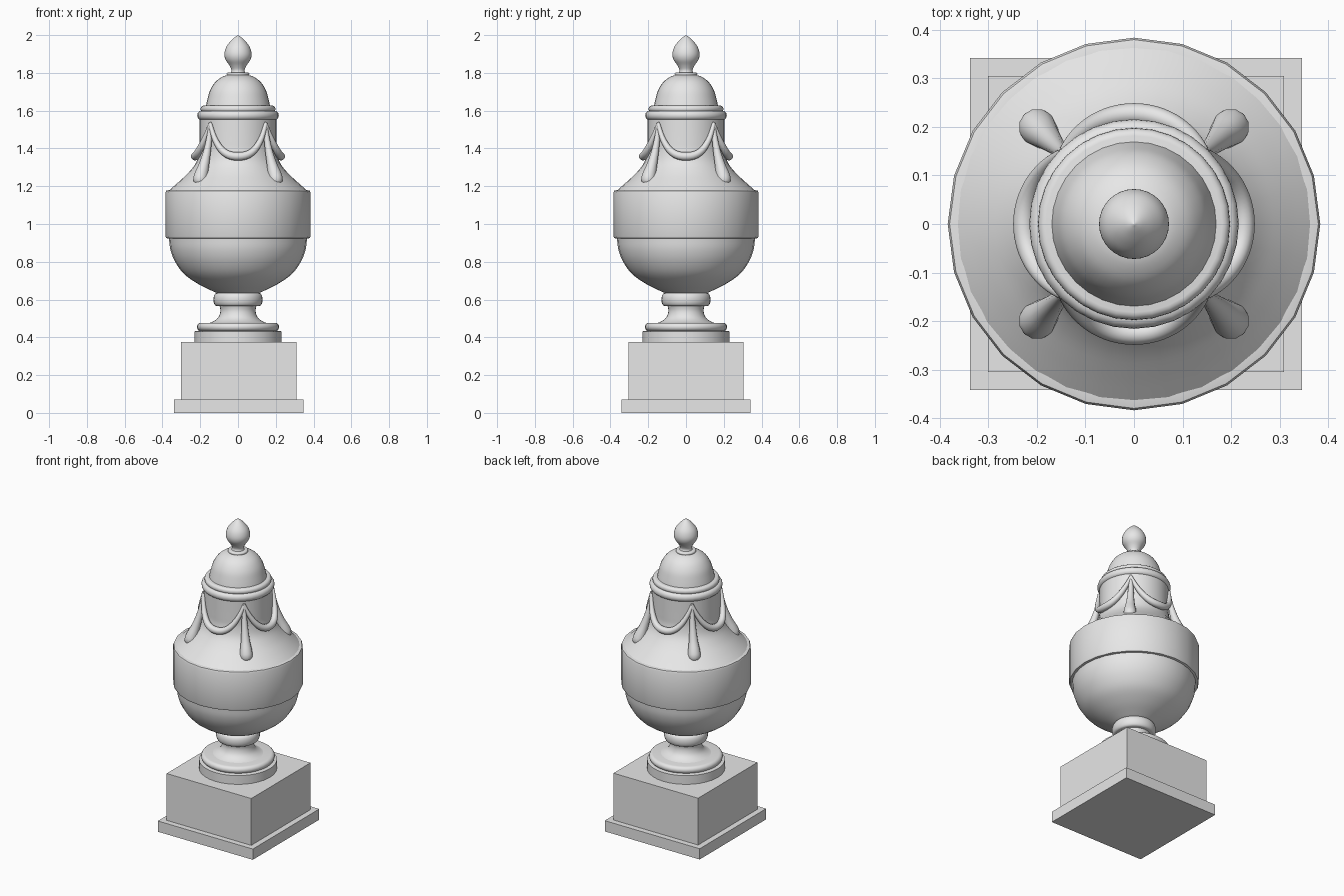
import bpy, bmesh, math
from mathutils import Vector

if "Cube" in bpy.data.objects:
    bpy.data.objects.remove(bpy.data.objects["Cube"], do_unlink=True)

stone = bpy.data.materials.new("grey_stone")
stone.use_nodes = True
stone.diffuse_color = (0.8, 0.8, 0.8, 1)
stone.node_tree.nodes["Principled BSDF"].inputs["Base Color"].default_value = (0.8, 0.8, 0.8, 1)


def finish(name, bm, smooth=True):
    bmesh.ops.recalc_face_normals(bm, faces=bm.faces)
    mesh = bpy.data.meshes.new(name)
    bm.to_mesh(mesh)
    bm.free()
    mesh.materials.append(stone)
    if smooth:
        mesh.polygons.foreach_set("use_smooth", [True] * len(mesh.polygons))
        mesh.set_sharp_from_angle(angle=math.radians(38))
    obj = bpy.data.objects.new(name, mesh)
    bpy.context.collection.objects.link(obj)
    return obj


def loft(name, rings):
    """Skin a list of rings and cap both ends."""
    bm = bmesh.new()
    loops = [[bm.verts.new(p) for p in ring] for ring in rings]
    n = len(loops[0])
    for a, b in zip(loops, loops[1:]):
        for i in range(n):
            j = (i + 1) % n
            bm.faces.new((a[i], a[j], b[j], b[i]))
    bm.faces.new(loops[0])
    bm.faces.new(loops[-1])
    bmesh.ops.remove_doubles(bm, verts=bm.verts, dist=0.00005)
    return finish(name, bm)


def spline(points, steps):
    """Catmull-Rom curve through points of any dimension."""
    pts = [Vector(p) for p in points]
    pts = [2 * pts[0] - pts[1]] + pts + [2 * pts[-1] - pts[-2]]
    out = []
    for a, b, c, d in zip(pts, pts[1:], pts[2:], pts[3:]):
        for k in range(steps):
            t = k / steps
            out.append(0.5 * (2 * b + (c - a) * t + (2 * a - 5 * b + 4 * c - d) * t**2
                              + (3 * b - a - 3 * c + d) * t**3))
    return out + [pts[-2]]


def lathe(name, profile, sides=32, steps=1):
    prof = spline(profile, steps) if steps > 1 else profile
    angles = [2 * math.pi * i / sides for i in range(sides)]
    return loft(name, [[(max(r, 0.0002) * math.cos(a), max(r, 0.0002) * math.sin(a), z)
                        for a in angles] for r, z in prof])


def moulding(name, r, z, half, depth):
    """Solid disc with a half-round edge."""
    arc = [math.pi * (k / 8 - 0.5) for k in range(9)]
    lathe(name, [(r - depth + depth * math.cos(a), z + half * math.sin(a)) for a in arc])


def tube(name, path, radii, sides=12):
    """Round tube with a varying radius and rounded ends."""
    rings = []
    for i, (p, r) in enumerate(zip(path, radii)):
        t = (path[min(i + 1, len(path) - 1)] - path[max(i - 1, 0)]).normalized()
        out = Vector((p.x, p.y, 0)).normalized()
        side = t.cross(out).normalized()
        up = side.cross(t)
        rings.append([p + r * (math.cos(a) * side + math.sin(a) * up)
                      for a in (2 * math.pi * k / sides for k in range(sides))])
    return loft(name, rings)


def block(name, half, z0, z1):
    bm = bmesh.new()
    bmesh.ops.create_cube(bm, size=1)
    for v in bm.verts:
        v.co = (v.co.x * 2 * half + 0.004, v.co.y * 2 * half, z0 + (v.co.z + 0.5) * (z1 - z0))
    finish(name, bm, smooth=False)


# Square pedestal
block("pedestal_base", 0.342, 0, 0.07)
block("pedestal_block", 0.305, 0.07, 0.375)

# Foot and stem
lathe("foot_disc", [(0.23, 0.37), (0.23, 0.432), (0.2, 0.436)])
moulding("foot_ring", 0.218, 0.455, 0.022, 0.022)
lathe("stem", [(0.175, 0.47), (0.135, 0.482), (0.105, 0.505), (0.093, 0.54), (0.1, 0.575)], steps=4)
moulding("stem_collar", 0.13, 0.6, 0.034, 0.016)

# Bowl, band and shoulder
lathe("bowl", [(0.1, 0.63), (0.135, 0.645), (0.21, 0.682), (0.285, 0.735), (0.333, 0.8),
               (0.358, 0.865), (0.366, 0.93)], steps=4)
lathe("body_band", [(0.36, 0.922), (0.38, 0.925), (0.384, 0.935), (0.384, 1.165),
                    (0.38, 1.176), (0.362, 1.18)], sides=24)
lathe("shoulder", [(0.365, 1.178), (0.315, 1.222), (0.262, 1.272), (0.222, 1.325),
                   (0.206, 1.385), (0.204, 1.44), (0.204, 1.56)], steps=4)

# Lid and finial
moulding("lid_rim", 0.216, 0.575, 0.024, 0.02)
bpy.data.objects["lid_rim"].location.z = 1
moulding("lid_upper_ring", 0.198, 1.609, 0.018, 0.016)
lathe("lid_dome", [(0.172, 1.615), (0.162, 1.66), (0.147, 1.71), (0.12, 1.752),
                   (0.085, 1.778), (0.05, 1.79)], steps=4)
moulding("finial_collar", 0.06, 1.793, 0.009, 0.008)
lathe("finial", [(0.04, 1.795), (0.035, 1.815), (0.046, 1.84), (0.066, 1.87), (0.072, 1.9),
                 (0.063, 1.935), (0.042, 1.965), (0.018, 1.988), (0, 2.0)], steps=4)

# Swags between the diagonals, with a hanging drop at each corner
drop_shape = [(0.208, 1.54, 0.007), (0.213, 1.47, 0.014), (0.23, 1.39, 0.02), (0.252, 1.32, 0.027),
              (0.273, 1.265, 0.036), (0.283, 1.235, 0.038), (0.29, 1.212, 0.028),
              (0.295, 1.198, 0.002)]
for i in range(4):
    middle = i * math.pi / 2
    path, radii = [], []
    for k in range(33):
        u = k / 16 - 1
        a = middle + u * math.pi / 4
        r = 0.227 - 0.02 * u * u
        path.append(Vector((r * math.cos(a), r * math.sin(a), 1.358 + 0.172 * abs(u)**2.4)))
        radii.append(0.022 - 0.012 * u * u)
    tube(f"swag_{i + 1}", path, radii)

    corner = middle + math.pi / 4
    curve = spline(drop_shape, 4)
    path = [Vector((p[0] * math.cos(corner), p[0] * math.sin(corner), p[1])) for p in curve]
    tube(f"swag_drop_{i + 1}", path, [max(p[2], 0.001) for p in curve])
